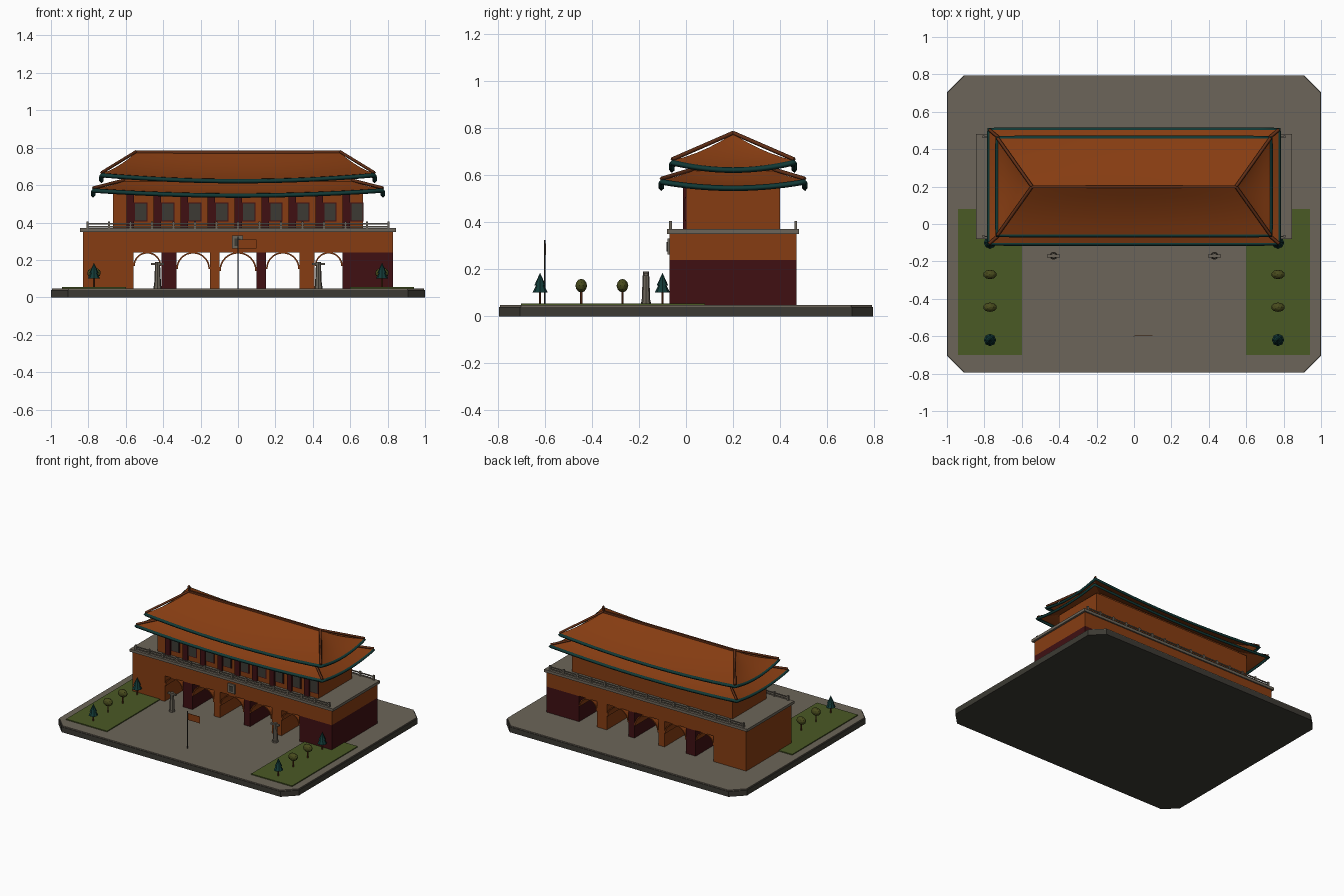
import bpy, bmesh, math
from mathutils import Vector, Matrix

cube = bpy.data.objects.get("Cube")
if cube:
    bpy.data.objects.remove(cube, do_unlink=True)


def material(name, *rgb):
    m = bpy.data.materials.new(name)
    m.use_nodes = True
    m.diffuse_color = (*rgb, 1)
    node = next(n for n in m.node_tree.nodes if n.type == "BSDF_PRINCIPLED")
    node.inputs["Base Color"].default_value = (*rgb, 1)
    return m


ORANGE = material("burnt orange", 0.24, 0.046, 0.006)
BROWN = material("ridge brown", 0.12, 0.028, 0.008)
RED = material("dark red", 0.05, 0.005, 0.006)
STONE = material("pale stone", 0.15, 0.13, 0.10)
DARK = material("dark stone", 0.045, 0.042, 0.033)
GRASS = material("lawn green", 0.068, 0.10, 0.018)
TEAL = material("dark teal", 0.006, 0.042, 0.038)
OLIVE = material("leaf olive", 0.065, 0.07, 0.012)


def finish(name, bm, mat):
    bmesh.ops.recalc_face_normals(bm, faces=bm.faces)
    me = bpy.data.meshes.new(name)
    bm.to_mesh(me)
    bm.free()
    me.materials.append(mat)
    ob = bpy.data.objects.new(name, me)
    bpy.context.collection.objects.link(ob)
    return ob


def box(name, mat, x, y, z):
    """Box from (low, high) ranges."""
    bm = bmesh.new()
    bmesh.ops.create_cube(bm, size=1)
    for v in bm.verts:
        v.co = [(r[0] + r[1]) / 2 + c * (r[1] - r[0]) for r, c in zip((x, y, z), v.co)]
    return finish(name, bm, mat)


def cone(name, mat, x, y, z, r1, r2, sides=8):
    bm = bmesh.new()
    bmesh.ops.create_cone(bm, cap_ends=True, segments=sides, radius1=r1, radius2=r2, depth=z[1] - z[0],
                          matrix=Matrix.Translation((x, y, (z[0] + z[1]) / 2)))
    return finish(name, bm, mat)


def prism(name, mat, outline, z):
    bm = bmesh.new()
    face = bm.faces.new([bm.verts.new((px, py, z[0])) for px, py in outline])
    top = bmesh.ops.extrude_face_region(bm, geom=[face])["geom"]
    bmesh.ops.translate(bm, vec=(0, 0, z[1] - z[0]), verts=[g for g in top if isinstance(g, bmesh.types.BMVert)])
    return finish(name, bm, mat)


def bar(name, mat, points, depth, closed=False):
    """Square-section bar along a path."""
    cu = bpy.data.curves.new(name, "CURVE")
    cu.dimensions = "3D"
    cu.bevel_depth, cu.bevel_resolution, cu.use_fill_caps = depth, 0, True
    sp = cu.splines.new("POLY")
    sp.points.add(len(points) - 1)
    for p, co in zip(sp.points, points):
        p.co = (*co, 1)
    sp.use_cyclic_u = closed
    cu.materials.append(mat)
    ob = bpy.data.objects.new(name, cu)
    bpy.context.collection.objects.link(ob)
    bpy.ops.object.select_all(action="DESELECT")
    ob.select_set(True)
    bpy.context.view_layer.objects.active = ob
    bpy.ops.object.convert(target="MESH")


def roof(name, ox, oy, eave, lift, ix, iy, top, sag):
    """Hipped roof with upturned corners, teal eave and straight hip ridges."""
    signs = [(-1, -1), (1, -1), (1, 1), (-1, 1)]
    yc, n, m = 0.2, 16, 5
    outer = [Vector((ox * a, yc + oy * b, eave)) for a, b in signs]
    inner = [Vector((ix * a, yc + iy * b, top)) for a, b in signs]
    bm = bmesh.new()
    eave_line = []
    for k in range(4):
        j = (k + 1) % 4
        rows = []
        for i in range(n + 1):
            t = i / n
            lo = outer[k].lerp(outer[j], t)
            lo.z += lift * (2 * t - 1) ** 2
            hi = inner[k].lerp(inner[j], t)
            if i < n:
                eave_line.append(lo - Vector((0, 0, 0.009)))
            col = []
            for q in range(m + 1):
                s = q / m
                p = lo.lerp(hi, s)
                p.z -= sag * 4 * s * (1 - s)
                col.append(bm.verts.new(p))
            rows.append(col)
        for a, b in zip(rows, rows[1:]):
            for q in range(m):
                bm.faces.new((a[q], b[q], b[q + 1], a[q + 1]))
        tip = outer[k] + Vector((0, 0, lift + 0.004))
        bar(name + "_hip_ridge", BROWN, [tip, inner[k] + Vector((0, 0, 0.004))], 0.009)
    bmesh.ops.remove_doubles(bm, verts=bm.verts, dist=1e-5)
    bmesh.ops.dissolve_degenerate(bm, edges=bm.edges, dist=1e-5)
    ob = finish(name, bm, ORANGE)
    bpy.ops.object.select_all(action="DESELECT")
    ob.select_set(True)
    bpy.context.view_layer.objects.active = ob
    bpy.ops.object.shade_smooth_by_angle(angle=math.radians(25))
    bar(name + "_eave", TEAL, eave_line, 0.012, True)


# Ground
W, D, C = 1.0, 0.795, 0.09
octagon = [(-W + C, -D), (W - C, -D), (W, -D + C), (W, D - C), (W - C, D), (-W + C, D), (-W, D - C), (-W, -D + C)]
prism("ground_base", DARK, octagon, (0, 0.04))
prism("paving", STONE, [(x * 0.995, y * 0.995) for x, y in octagon], (0.04, 0.048))

# Gate wall: alternating piers, lintel block and arch linings
wall_y = (-0.07, 0.47)
piers = [(-0.83, -0.56), (-0.41, -0.33), (-0.15, -0.10), (0.10, 0.15), (0.33, 0.41), (0.56, 0.83)]
for i, p in enumerate(piers):
    box("gate_pier", RED if i % 2 else ORANGE, p, wall_y, (0.045, 0.24))
box("gate_wall_top", ORANGE, (-0.83, 0.83), wall_y, (0.24, 0.352))
for a, b in zip(piers, piers[1:]):
    r, cx = (b[0] - a[1]) / 2, (b[0] + a[1]) / 2
    bm = bmesh.new()
    rings = []
    for i in range(17):
        ang = math.pi * i / 16
        rings.append([bm.verts.new((cx + q * math.cos(ang), y, 0.242 - r + q * math.sin(ang)))
                      for q, y in ((r, -0.07), (r, 0.47), (r - 0.008, 0.47), (r - 0.008, -0.07))])
    for u, v in zip(rings, rings[1:]):
        for k in range(4):
            bm.faces.new((u[k], v[k], v[(k + 1) % 4], u[(k + 1) % 4]))
    finish("arch_lining", bm, ORANGE)

# Terrace and balustrades
box("terrace_slab", STONE, (-0.845, 0.845), (-0.08, 0.48), (0.35, 0.37))
for y in (-0.066, 0.466):
    for z in (0.378, 0.394):
        box("terrace_rail", STONE, (-0.81, 0.81), (y - 0.003, y + 0.003), (z - 0.004, z + 0.004))
    for i in range(15):
        x = -0.805 + 1.61 * i / 14
        box("terrace_post", STONE, (x - 0.006, x + 0.006), (y - 0.006, y + 0.006), (0.37, 0.405))

# Hall with columns and windows
box("hall_lower", ORANGE, (-0.668, 0.668), (0, 0.4), (0.37, 0.59))
box("hall_upper", ORANGE, (-0.62, 0.62), (0.03, 0.37), (0.58, 0.65))
for i in range(9):
    x = -0.577 + 0.1445 * i
    box("hall_column", RED, (x - 0.02, x + 0.02), (-0.012, 0.005), (0.37, 0.55))
    box("window_frame", RED, (x + 0.021, x + 0.093), (-0.004, 0.002), (0.405, 0.507))
    box("window", DARK, (x + 0.027, x + 0.087), (-0.007, 0), (0.411, 0.501))

# Roofs
roof("lower_roof", 0.775, 0.305, 0.553, 0.027, 0.61, 0.165, 0.622, 0.006)
roof("upper_roof", 0.73, 0.26, 0.63, 0.032, 0.545, 0.0, 0.775, 0.014)
box("main_ridge", BROWN, (-0.55, 0.55), (0.193, 0.207), (0.768, 0.785))

# Plaque over the central arch
box("plaque", STONE, (-0.032, 0.028), (-0.079, -0.069), (0.262, 0.33))
box("plaque_panel", DARK, (-0.018, 0.014), (-0.082, -0.078), (0.275, 0.315))

# Flag
cone("flagpole", DARK, 0, -0.6, (0.048, 0.325), 0.003, 0.003)
box("flag", ORANGE, (0.002, 0.10), (-0.597, -0.594), (0.26, 0.31))

# Mirrored lawns, stone pillars and trees
for s in (-1, 1):
    box("lawn", GRASS, sorted((s * 0.6, s * 0.94)), (-0.7, 0.08), (0.045, 0.055))
    px = s * 0.43
    cone("pillar_foot", STONE, px, -0.17, (0.045, 0.06), 0.022, 0.022)
    cone("pillar", STONE, px, -0.17, (0.05, 0.19), 0.019, 0.013)
    box("pillar_board", STONE, (px - 0.034, px + 0.034), (-0.178, -0.162), (0.172, 0.184))
    tx = s * 0.77
    for y in (-0.62, -0.1):
        cone("pine_trunk", BROWN, tx, y, (0.05, 0.11), 0.005, 0.005, 6)
        cone("pine_lower", TEAL, tx, y, (0.10, 0.15), 0.033, 0.008)
        cone("pine_upper", TEAL, tx, y, (0.13, 0.185), 0.025, 0)
    for y in (-0.445, -0.27):
        cone("tree_trunk", BROWN, tx, y, (0.05, 0.115), 0.005, 0.005, 6)
        bm = bmesh.new()
        bmesh.ops.create_icosphere(bm, subdivisions=2, radius=1, matrix=Matrix.Translation(
            (tx, y, 0.13)) @ Matrix.Diagonal((0.037, 0.025, 0.029, 1)))
        finish("tree_crown", bm, OLIVE)
